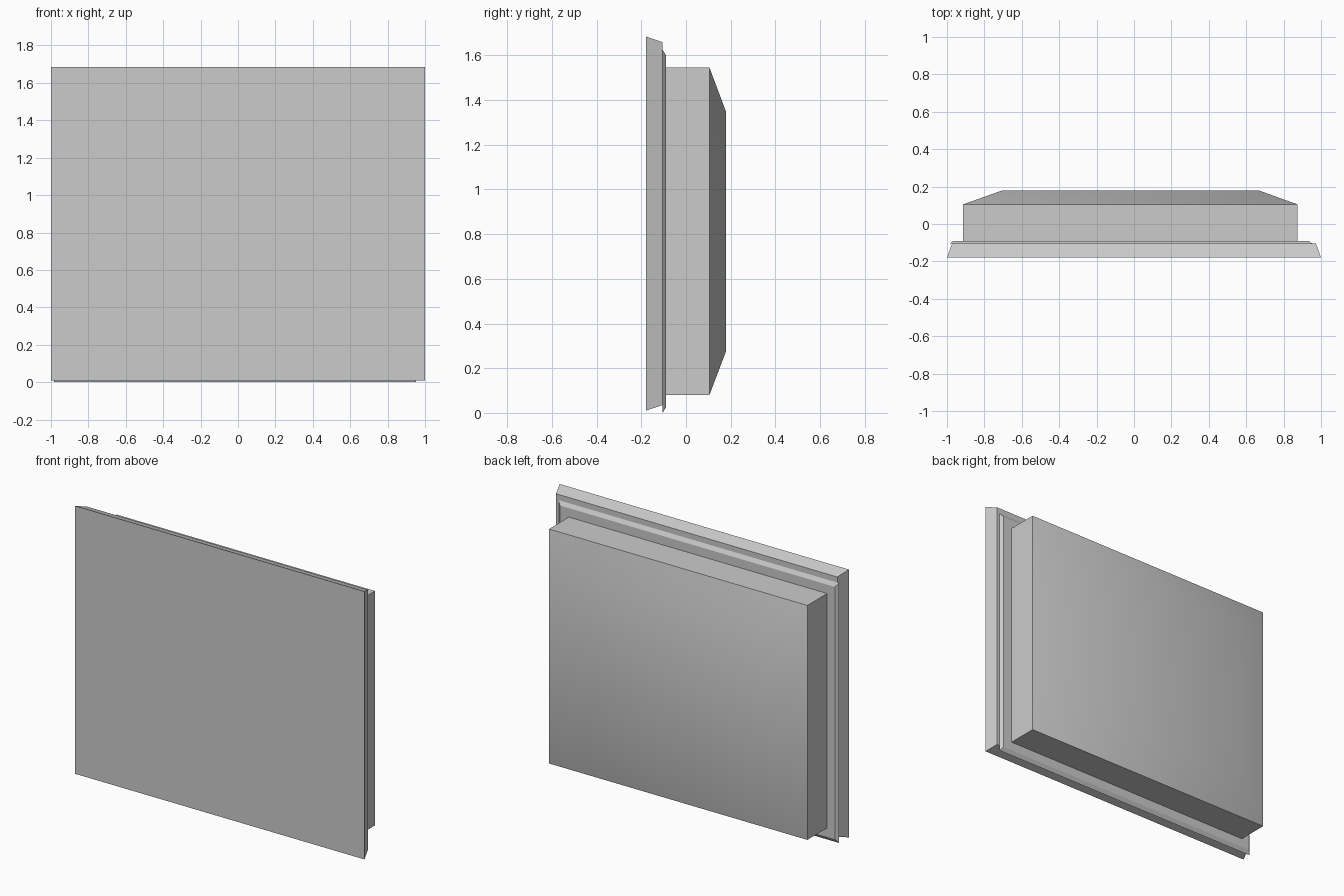
import bpy
import bmesh

default_cube = bpy.data.objects.get("Cube")
if default_cube:
    bpy.data.objects.remove(default_cube, do_unlink=True)

# Single plain colour
grey = bpy.data.materials.new("light_grey")
grey.use_nodes = True
colour = (0.6, 0.6, 0.6, 1)
grey.diffuse_color = colour
grey.node_tree.nodes["Principled BSDF"].inputs["Base Color"].default_value = colour


def loft_panel(name, sections, smooth=False):
    """Closed solid through rectangles given as (y, x0, x1, z0, z1), front to back."""
    bm = bmesh.new()
    rings = [[bm.verts.new((x, y, z)) for x, z in ((x0, z0), (x1, z0), (x1, z1), (x0, z1))]
             for y, x0, x1, z0, z1 in sections]
    bm.faces.new(rings[0])
    bm.faces.new(rings[-1])
    for a, b in zip(rings, rings[1:]):
        for i in range(4):
            j = (i + 1) % 4
            bm.faces.new((a[i], a[j], b[j], b[i]))
    bmesh.ops.recalc_face_normals(bm, faces=bm.faces)
    mesh = bpy.data.meshes.new(name)
    bm.to_mesh(mesh)
    bm.free()
    mesh.materials.append(grey)
    obj = bpy.data.objects.new(name, mesh)
    bpy.context.collection.objects.link(obj)
    if smooth:
        bpy.ops.object.select_all(action='DESELECT')
        obj.select_set(True)
        bpy.context.view_layer.objects.active = obj
        bpy.ops.object.shade_smooth_by_angle(angle=0.6)
    return obj


# Wide front plate, tapering towards the back
loft_panel("front_plate", [(-0.18, -1, 1, 0.01, 1.685),
                           (-0.105, -0.973, 0.973, 0.035, 1.66)])

# Thin stepped lip, set slightly off centre behind the plate
loft_panel("rear_lip", [(-0.105, -0.985, 0.953, 0, 1.625),
                        (-0.09, -0.968, 0.936, 0.024, 1.602)])

# Deep housing with a broad sloped border on its back
loft_panel("back_housing", [(-0.09, -0.913, 0.874, 0.08, 1.546),
                            (0.105, -0.913, 0.874, 0.08, 1.546),
                            (0.18, -0.703, 0.666, 0.278, 1.346)], smooth=True)
